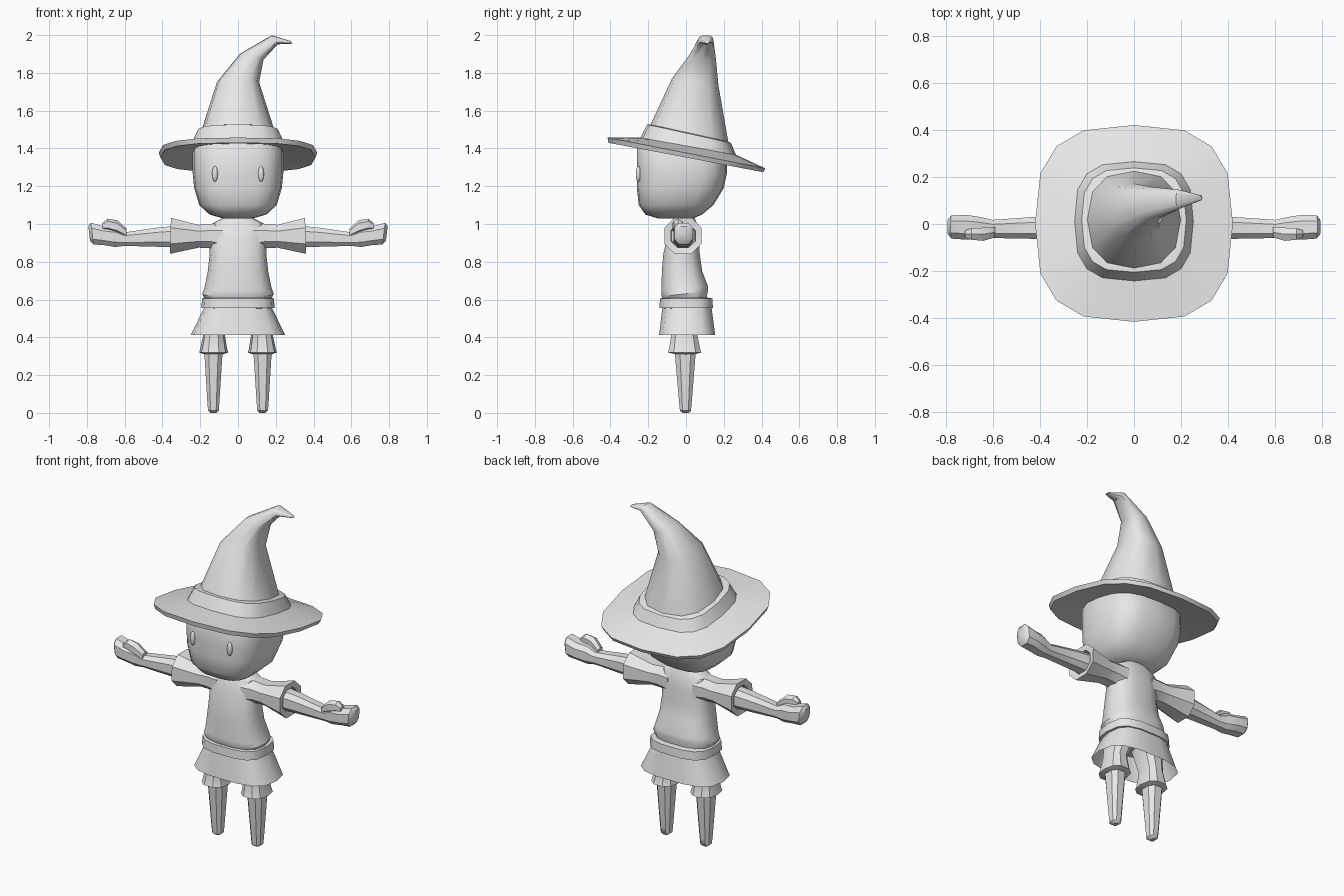
import bpy, bmesh, math
from mathutils import Vector

grey = bpy.data.materials.new("plain grey")
grey.diffuse_color = (0.8, 0.8, 0.8, 1)


def finish(name, bm, mirror, angle):
    bmesh.ops.recalc_face_normals(bm, faces=bm.faces)
    mesh = bpy.data.meshes.new(name)
    bm.to_mesh(mesh)
    bm.free()
    mesh.materials.append(grey)
    ob = bpy.data.objects.new(name, mesh)
    bpy.context.collection.objects.link(ob)
    bpy.ops.object.select_all(action='DESELECT')
    ob.select_set(True)
    bpy.context.view_layer.objects.active = ob
    bpy.ops.object.shade_smooth_by_angle(angle=math.radians(angle))
    if mirror:
        ob.modifiers.new("mirror", 'MIRROR')
    return ob


def loft(name, rings, sides=12, power=2.0, along_x=False, caps=(True, True),
         mirror=False, closed=False, phase=0.0, angle=38):
    """Skin rounded rings: (low u, high u, low v, high v, height, slope u, slope v)."""
    bm = bmesh.new()
    loops = []
    for ring in rings:
        u0, u1, v0, v1, w, su, sv = (tuple(ring) + (0, 0))[:7]
        loop = []
        for i in range(sides):
            a = 2 * math.pi * (i + phase) / sides
            c, s = math.cos(a), math.sin(a)
            du = math.copysign(abs(c) ** (2 / power), c) * (u1 - u0) / 2
            dv = math.copysign(abs(s) ** (2 / power), s) * (v1 - v0) / 2
            u, v, h = (u0 + u1) / 2 + du, (v0 + v1) / 2 + dv, w + su * du + sv * dv
            loop.append(bm.verts.new((h, u, v) if along_x else (u, v, h)))
        loops.append(loop)
    pairs = list(zip(loops, loops[1:]))
    if closed:
        pairs.append((loops[-1], loops[0]))
    for a, b in pairs:
        for i in range(sides):
            j = (i + 1) % sides
            bm.faces.new((a[i], a[j], b[j], b[i]))
    if not closed:
        if caps[0]:
            bm.faces.new(loops[0][::-1])
        if caps[1]:
            bm.faces.new(loops[-1])
    return finish(name, bm, mirror, angle)


# Head: rounded block with a flat face
loft("head", [
    (-.08, .08, -.15, .04, 1.03),
    (-.15, .15, -.215, .085, 1.05),
    (-.205, .205, -.25, .145, 1.10),
    (-.232, .232, -.26, .20, 1.19),
    (-.24, .24, -.26, .217, 1.27),
    (-.24, .24, -.26, .215, 1.38, 0, -.1),
    (-.2, .2, -.2, .19, 1.45, 0, -.2)], sides=20, power=3.0)

# Eyes: tall thin ovals set on the face
bm = bmesh.new()
bmesh.ops.create_uvsphere(bm, u_segments=10, v_segments=6, radius=1)
for v in bm.verts:
    v.co = Vector((.122 + v.co.x * .016, -.252 + v.co.y * .014, 1.265 + v.co.z * .042))
finish("eyes", bm, True, 40)

# Hat: tilted brim, band and bent cone
loft("hat_brim", [
    (-.21, .21, -.21, .21, 1.385, 0, -.19),
    (-.41, .41, -.41, .41, 1.352, 0, -.19),
    (-.42, .42, -.415, .42, 1.376, 0, -.195),
    (-.25, .25, -.24, .265, 1.412, 0, -.18)], sides=16, power=2.85, closed=True, angle=30)
loft("hat_band", [
    (-.255, .255, -.245, .268, 1.405, 0, -.18),
    (-.222, .222, -.205, .238, 1.478, 0, -.22),
    (-.198, .198, -.188, .222, 1.482, 0, -.22)], sides=16, power=3.0, angle=30)
loft("hat_cone", [
    (-.2, .2, -.19, .225, 1.475, 0, -.22),
    (-.112, .112, -.075, .172, 1.75, 0, -.15),
    (.01, .135, .015, .158, 1.885, -.25, -.1),
    (.178, .21, .065, .145, 1.975, -1.5, 0),
    (.278, .29, .1, .122, 1.962, -1.2, 0)], sides=12, power=2.5, angle=40)

# Shirt body with a flared hem, and the neck
loft("neck", [(-.06, .06, -.07, .05, .98), (-.055, .055, -.06, .04, 1.06)], sides=10)
loft("shirt", [
    (-.175, .175, -.12, .11, .60),
    (-.19, .19, -.132, .118, .63, 0, .1),
    (-.178, .178, -.132, .118, .66, 0, .1),
    (-.16, .16, -.13, .088, .75),
    (-.15, .15, -.122, .075, .84),
    (-.15, .15, -.105, .07, .92),
    (-.14, .14, -.085, .06, 1.0),
    (-.075, .075, -.065, .045, 1.035)], sides=14, power=2.6)

# Short sleeves with a recessed opening
loft("sleeves", [
    (-.095, .065, .85, 1.012, .08),
    (-.09, .06, .868, 1.005, .15),
    (-.092, .062, .87, 1.0, .21),
    (-.122, .09, .835, 1.04, .358, 0, -.03),
    (-.085, .055, .87, 1.005, .352),
    (-.08, .05, .875, 1.0, .30)],
    sides=8, power=2.2, along_x=True, mirror=True, phase=.5, angle=35)

# Arms ending in mitten hands, with thumbs on top
loft("arms", [
    (-.07, .04, .872, .998, .28),
    (-.066, .033, .876, .985, .42),
    (-.062, .02, .882, .958, .60),
    (-.066, .032, .875, .985, .65),
    (-.07, .042, .885, .99, .71),
    (-.065, .04, .888, 1.01, .772, 0, .12),
    (-.045, .02, .91, .99, .788, 0, .12)],
    sides=8, power=2.6, along_x=True, mirror=True, phase=.5, angle=40)
loft("thumbs", [
    (-.06, -.01, .93, .975, .59),
    (-.075, -.012, .95, 1.02, .64),
    (-.07, -.015, .965, 1.028, .69),
    (-.06, -.025, .97, 1.005, .718)],
    sides=6, power=2.3, along_x=True, mirror=True, phase=.5, angle=40)

# Belt and open flared skirt
loft("belt", [
    (-.17, .17, -.12, .12, .553),
    (-.194, .194, -.143, .145, .556),
    (-.19, .19, -.14, .142, .606),
    (-.165, .165, -.115, .115, .61)], sides=14, power=3.0)
loft("skirt", [
    (-.25, .25, -.145, .157, .413),
    (-.17, .17, -.125, .135, .575)], sides=14, power=3.0, caps=(False, True))

# Breeches: thighs with a flared cuff
loft("breeches", [
    (.082, .178, -.055, .05, .31),
    (.052, .206, -.1, .085, .32),
    (.058, .2, -.093, .078, .338),
    (.07, .183, -.08, .062, .42),
    (.02, .17, -.09, .08, .54)], sides=10, power=2.4, mirror=True, angle=35)

# Lower legs: tapered pegs
loft("lower_legs", [
    (.115, .145, -.018, .015, 0),
    (.1, .16, -.034, .028, .012),
    (.097, .164, -.038, .032, .05),
    (.078, .182, -.064, .056, .33)], sides=8, power=2.6, mirror=True, phase=.5, angle=40)
